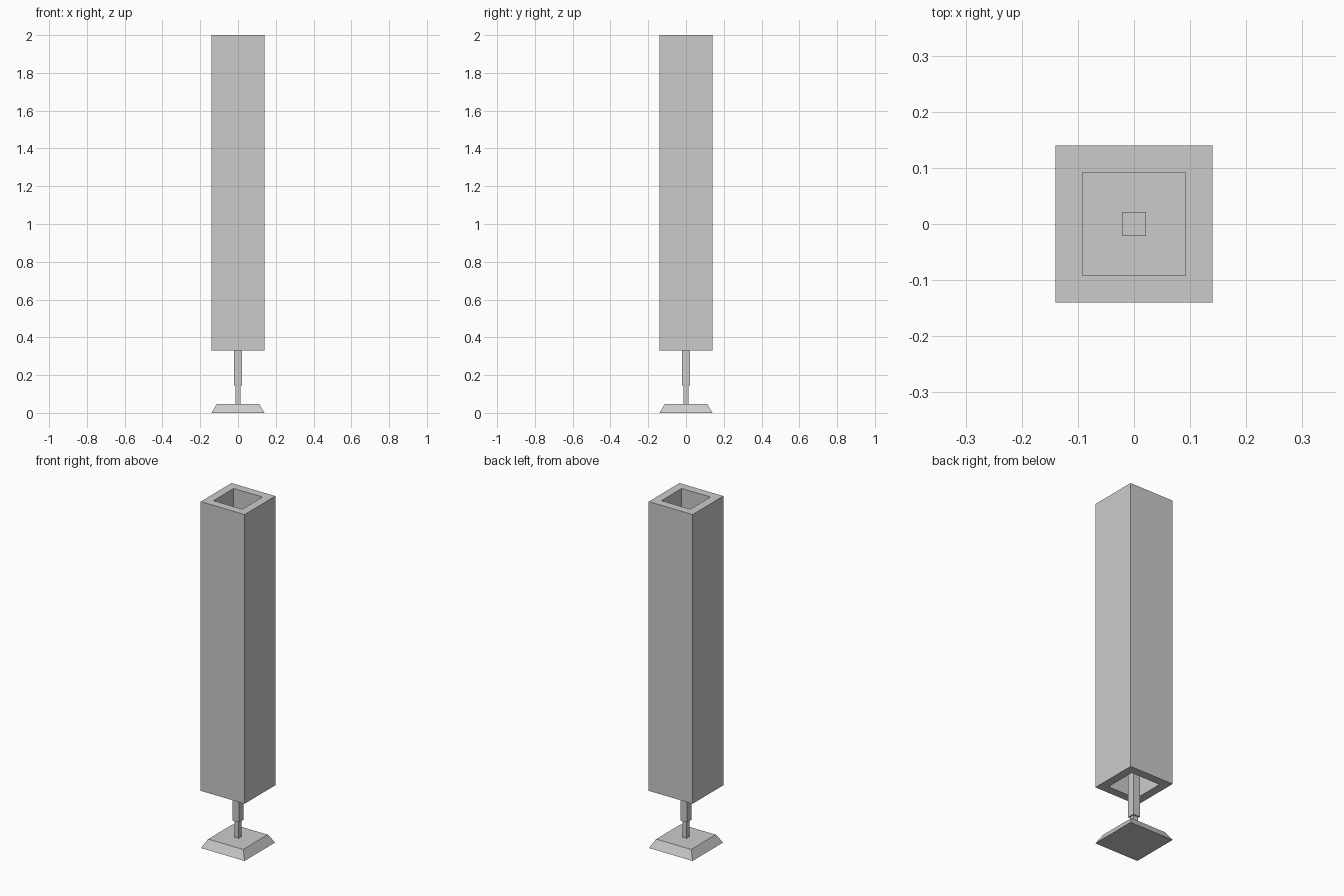
import bpy
import bmesh

if "Cube" in bpy.data.objects:
    bpy.data.objects.remove(bpy.data.objects["Cube"])


def lofted_square(name, rings, closed=False):
    """Skin a stack of square rings (half_width, z); closed joins last to first."""
    bm = bmesh.new()
    loops = []
    for h, z in rings:
        loops.append([bm.verts.new((sx * h, sy * h, z))
                      for sx, sy in ((-1, -1), (1, -1), (1, 1), (-1, 1))])
    pairs = list(zip(loops, loops[1:]))
    if closed:
        pairs.append((loops[-1], loops[0]))
    else:
        bm.faces.new(loops[0])
        bm.faces.new(loops[-1])
    for a, b in pairs:
        for i in range(4):
            j = (i + 1) % 4
            bm.faces.new((a[i], a[j], b[j], b[i]))
    bmesh.ops.recalc_face_normals(bm, faces=bm.faces)
    mesh = bpy.data.meshes.new(name)
    bm.to_mesh(mesh)
    bm.free()
    obj = bpy.data.objects.new(name, mesh)
    bpy.context.collection.objects.link(obj)
    return obj


# Tapered foot plate
lofted_square("base", [(0.14, 0.0), (0.112, 0.048)])

# Stem: thin lower rod stepping out to a thicker one that enters the shade
lofted_square("stem", [(0.014, 0.045), (0.014, 0.145),
                       (0.021, 0.145), (0.021, 1.0)])

# Open square tube
lofted_square("shade", [(0.14, 0.33), (0.14, 2.0),
                        (0.092, 2.0), (0.092, 0.33)], closed=True)
